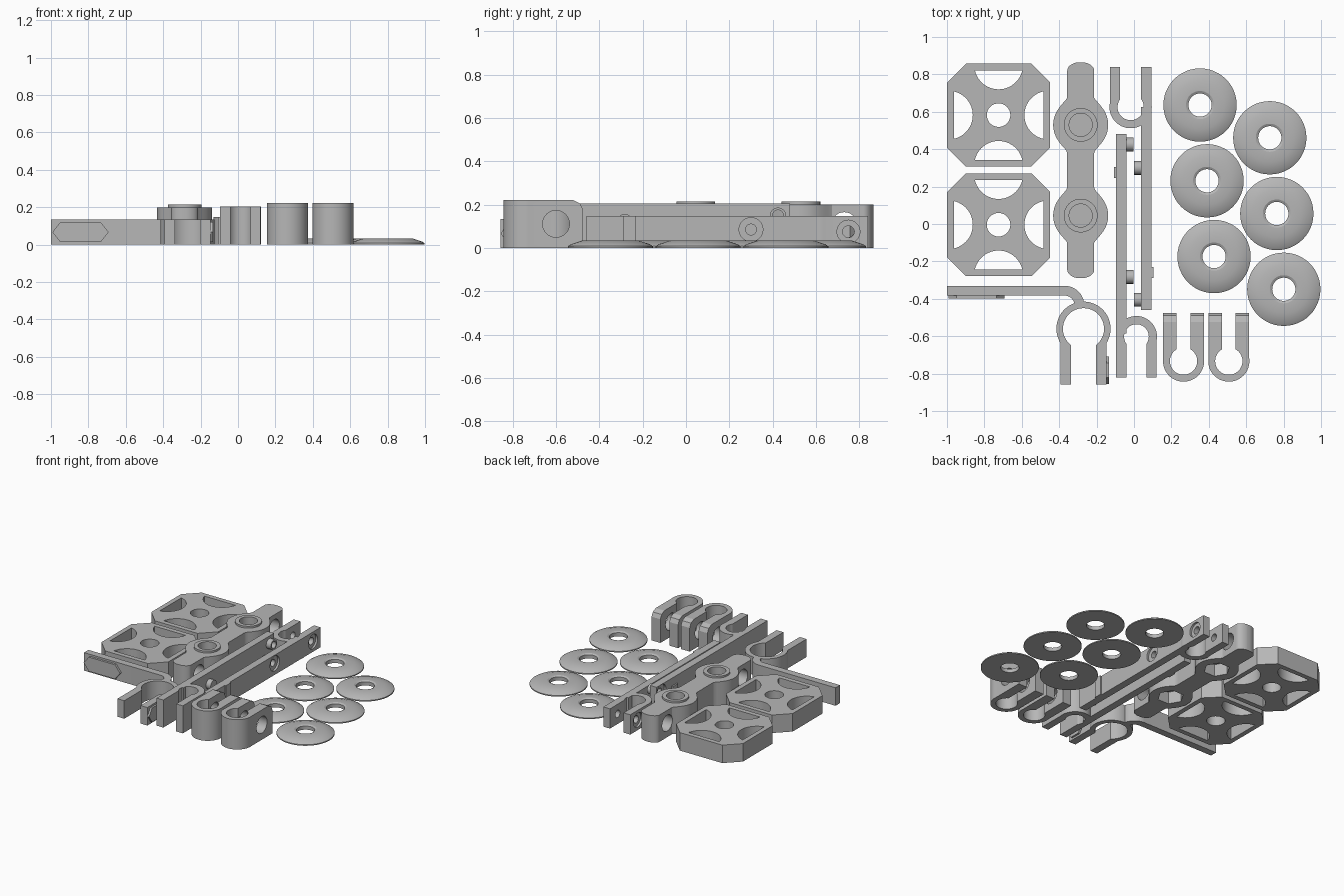
import bpy, bmesh, math
from mathutils import Matrix, Vector

if "Cube" in bpy.data.objects:
    bpy.data.objects.remove(bpy.data.objects["Cube"])

grey = bpy.data.materials.new("plain grey")
grey.use_nodes = True
COLOUR = (0.47, 0.47, 0.47, 1)
grey.diffuse_color = COLOUR
grey.node_tree.nodes["Principled BSDF"].inputs["Base Color"].default_value = COLOUR


def finish(name, bm):
    bmesh.ops.recalc_face_normals(bm, faces=bm.faces)
    mesh = bpy.data.meshes.new(name)
    bm.to_mesh(mesh)
    bm.free()
    mesh.materials.append(grey)
    ob = bpy.data.objects.new(name, mesh)
    bpy.context.collection.objects.link(ob)
    return ob


def prism(name, pts, z0, z1, matrix=None):
    """Closed outline extruded from z0 to z1, then optionally turned."""
    bm = bmesh.new()
    face = bm.faces.new([bm.verts.new((x, y, z0)) for x, y in pts])
    ext = bmesh.ops.extrude_face_region(bm, geom=[face])
    top = [v for v in ext["geom"] if isinstance(v, bmesh.types.BMVert)]
    bmesh.ops.translate(bm, verts=top, vec=(0, 0, z1 - z0))
    if matrix:
        bm.transform(matrix)
    return finish(name, bm)


def box(name, x0, x1, y0, y1, z0, z1):
    return prism(name, [(x0, y0), (x1, y0), (x1, y1), (x0, y1)], z0, z1)


def arc(cx, cy, r, a0, a1, n=24):
    return [(cx + r * math.cos(a0 + (a1 - a0) * i / n),
             cy + r * math.sin(a0 + (a1 - a0) * i / n)) for i in range(n + 1)]


def disc(cx, cy, r, n=32):
    return arc(cx, cy, r, 0, math.tau, n)[:-1]


# Turns an outline in (y, z) extruded along x, and one in (x, z) along y
ALONG_X = Matrix(((0, 0, 1, 0), (1, 0, 0, 0), (0, 1, 0, 0), (0, 0, 0, 1)))
ALONG_Y = Matrix(((1, 0, 0, 0), (0, 0, 1, 0), (0, 1, 0, 0), (0, 0, 0, 1)))


def cut(ob, pts, a, b, matrix=None):
    tool = prism("cutter", pts, a, b, matrix)
    tool.hide_render = True
    mod = ob.modifiers.new("cut", "BOOLEAN")
    mod.operation, mod.solver, mod.object = "DIFFERENCE", "EXACT", tool
    bpy.context.view_layer.objects.active = ob
    bpy.ops.object.modifier_apply(modifier=mod.name)
    bpy.data.objects.remove(tool)


def drill_x(ob, y, z, r, x0, x1):
    cut(ob, disc(y, z, r), x0, x1, ALONG_X)


def u_clip(name, cx, cy, side, R, leg, bulb, gap, length, height):
    """Open clip; side is the y direction in which its legs point."""
    a = math.acos(min(1, leg / R))
    b = math.acos(gap / bulb)
    pts = [(gap, -length), (leg, -length)] + arc(0, 0, R, -a, math.pi + a, 40)
    pts += [(-leg, -length), (-gap, -length)] + arc(0, 0, bulb, math.pi + b, -b, 40)
    return prism(name, [(cx + x, cy - side * y) for x, y in pts], 0, height)


# Two square frames with four scooped windows and a centre hole
for n, cy in enumerate((0.582, -0.004)):
    cx, h, c = -0.724, 0.275, 0.1
    pts = []
    for sx, sy in ((1, 1), (-1, 1), (-1, -1), (1, -1)):
        corner = [(cx + sx * h, cy + sy * (h - c)), (cx + sx * (h - c), cy + sy * h)]
        pts += corner if sx == sy else corner[::-1]
    frame = prism(f"square_frame_{n + 1}", pts, 0, 0.134)
    cut(frame, disc(cx, cy, 0.063), -0.1, 0.3)
    for k in range(4):
        turn = k * math.pi / 2
        px, py = cx + 0.24 * math.cos(turn), cy + 0.24 * math.sin(turn)
        scoop = arc(px, py, 0.13, turn + math.pi / 2 + 0.22, turn + 1.5 * math.pi - 0.22)
        out = Vector((math.cos(turn), math.sin(turn))) * 0.028
        cut(frame, [(x + out.x, y + out.y) for x, y in scoop], -0.1, 0.3)

# Spine with two round bosses, built from a smooth half-width rule
SX, MID, OFF, HALF = -0.285, 0.2875, 0.2425, 0.577


def half_width(y):
    d = abs(abs(y) - OFF)
    ball = math.sqrt(max(0, 0.147 ** 2 - d * d))
    k = max(0, 0.05 - abs(ball - 0.072)) / 0.05
    w = max(ball, 0.072) + k * k * 0.0125
    end = abs(y) - (HALF - 0.045)
    return w * math.sqrt(max(0.04, 1 - (end / 0.046) ** 2)) if end > 0 else w


ys = [HALF * math.sin(math.pi / 2 * (i / 60 - 1)) for i in range(60)]
ys = ys + [0] + [-y for y in reversed(ys)]
outline = [(SX + half_width(y), MID + y) for y in ys]
outline += [(SX - half_width(y), MID + y) for y in reversed(ys)]
spine = prism("spine", outline, 0, 0.2)
for s in (-1, 1):
    y = MID + s * OFF
    cut(spine, disc(SX, y, 0.062), 0.15, 0.3)
    cut(spine, disc(SX, y, 0.09, 6), -0.1, 0.09)
    drill_x(spine, MID + s * 0.443, 0.105, 0.06, -0.5, 0)
    ring = prism("boss_ring", disc(SX, y, 0.09, 40), 0.19, 0.214)
    cut(ring, disc(SX, y, 0.062), 0.1, 0.3)

# Round hook with a bent arm
hook = u_clip("hook", -0.27, -0.56, -1, 0.145, 0.123, 0.11, 0.067, 0.297, 0.134)
drill_x(hook, -0.75, 0.07, 0.03, -0.5, 0)
bend = arc(-0.37, -0.435, 0.104, math.pi / 2, 0)
bend += arc(-0.37, -0.435, 0.052, 0, math.pi / 2)
prism("hook_arm", [(-1, -0.383), (-1, -0.331)] + bend, 0, 0.134)


def hexagon(c, w, h, tip):
    return [(c - w, 0.067), (c - w + tip, 0.067 + h), (c + w - tip, 0.067 + h),
            (c + w, 0.067), (c + w - tip, 0.067 - h), (c - w + tip, 0.067 - h)]


# Raised six-sided frames on the arm and the hook leg
badge = prism("arm_badge", hexagon(-0.842, 0.15, 0.053, 0.042), -0.399, -0.38, ALONG_Y)
cut(badge, hexagon(-0.842, 0.112, 0.03, 0.025), -0.5, -0.3, ALONG_Y)
for k in (-1, 0, 1):
    x = -0.84 + k * 0.073
    tile = box("badge_tile", x - 0.025, x + 0.025, -0.396, -0.38, 0.045, 0.09)
    cut(tile, [(x - 0.015, 0.053), (x + 0.015, 0.053), (x + 0.015, 0.082), (x - 0.015, 0.082)],
        -0.5, -0.3, ALONG_Y)
leg_badge = prism("leg_badge", hexagon(-0.782, 0.073, 0.053, 0.035), -0.15, -0.133, ALONG_X)
cut(leg_badge, hexagon(-0.782, 0.05, 0.032, 0.02), -0.2, -0.1, ALONG_X)

# Two long bars, each with an open clip at one end, bored pins and a tab
left_bar = box("left_bar", -0.095, -0.04, -0.585, 0.48, 0, 0.205)
left_clip = u_clip("left_bar_clip", 0.013, -0.602, -1, 0.11, 0.108, 0.066, 0.053, 0.22, 0.205)
right_bar = box("right_bar", 0.038, 0.093, -0.46, 0.625, 0, 0.147)
right_clip = u_clip("right_bar_clip", -0.018, 0.625, 1, 0.113, 0.111, 0.07, 0.056, 0.215, 0.147)
box("left_tab", -0.106, -0.09, 0.245, 0.305, 0, 0.147)
box("right_tab", 0.09, 0.104, -0.288, -0.23, 0, 0.147)

for bar, outer, inner, sign, spots in (
        (left_bar, -0.095, -0.04, 1, ((0.425, 0.15), (-0.283, 0.12))),
        (right_bar, 0.093, 0.038, -1, ((0.3, 0.085), (-0.405, 0.067)))):
    for y, z in spots:
        drill_x(bar, y, z, 0.025, -0.3, 0.3)
        drill_x(bar, y, z, 0.055, *sorted((outer - sign * 0.02, outer + sign * 0.015)))
        pin = prism("bar_pin", disc(y, z, 0.037, 16),
                    *sorted((inner - sign * 0.005, inner + sign * 0.038)), ALONG_X)
        drill_x(pin, y, z, 0.025, -0.3, 0.3)

for clip, y, x0, x1 in ((left_clip, -0.75, -0.095, 0.121), (right_clip, 0.75, -0.129, 0.093)):
    drill_x(clip, y, 0.075, 0.027, -0.4, 0.4)
    drill_x(clip, y, 0.075, 0.053, x0 - 0.05, x0 + 0.015)
    drill_x(clip, y, 0.075, 0.053, x1 - 0.015, x1 + 0.05)

# Two tall clips with bevelled leg ends
for n, cx in enumerate((0.265, 0.507)):
    clip = u_clip(f"tall_clip_{n + 1}", cx, -0.733, 1, 0.11, 0.109, 0.073, 0.037, 0.258, 0.222)
    drill_x(clip, -0.6, 0.111, 0.062, 0, 1)
    for z, s in ((0.222, -1), (0, 1)):
        edge = [(-0.525, z - s * 0.001), (-0.49, z + s * 0.016), (-0.474, z + s * 0.048),
                (-0.4, z + s * 0.048), (-0.4, z - s * 0.05), (-0.525, z - s * 0.05)]
        cut(clip, edge, 0, 1, ALONG_X)

# Six tapered washers, lathed from one profile
PROFILE = [(0.062, 0), (0.196, 0), (0.196, 0.008), (0.182, 0.017), (0.13, 0.034),
           (0.075, 0.034), (0.062, 0.027)]
for n in range(6):
    row, col = divmod(n, 2)
    centre = Vector((0.353 + row * 0.0375 + col * 0.373, 0.636 - row * 0.405 - col * 0.175, 0))
    bm = bmesh.new()
    SEG = 48
    rings = [[bm.verts.new(centre + Vector((r * math.cos(math.tau * i / SEG),
                                            r * math.sin(math.tau * i / SEG), z)))
              for i in range(SEG)] for r, z in PROFILE]
    for j, ring in enumerate(rings):
        nxt = rings[(j + 1) % len(rings)]
        for i in range(SEG):
            k = (i + 1) % SEG
            bm.faces.new((ring[i], ring[k], nxt[k], nxt[i]))
    finish(f"washer_{n + 1}", bm)

# Smooth curved walls while keeping edges crisp
bpy.ops.object.select_all(action="DESELECT")
for ob in bpy.context.collection.objects:
    if ob.type == "MESH" and grey.name in ob.data.materials:
        ob.select_set(True)
        bpy.context.view_layer.objects.active = ob
bpy.ops.object.shade_smooth_by_angle(angle=math.radians(25))
